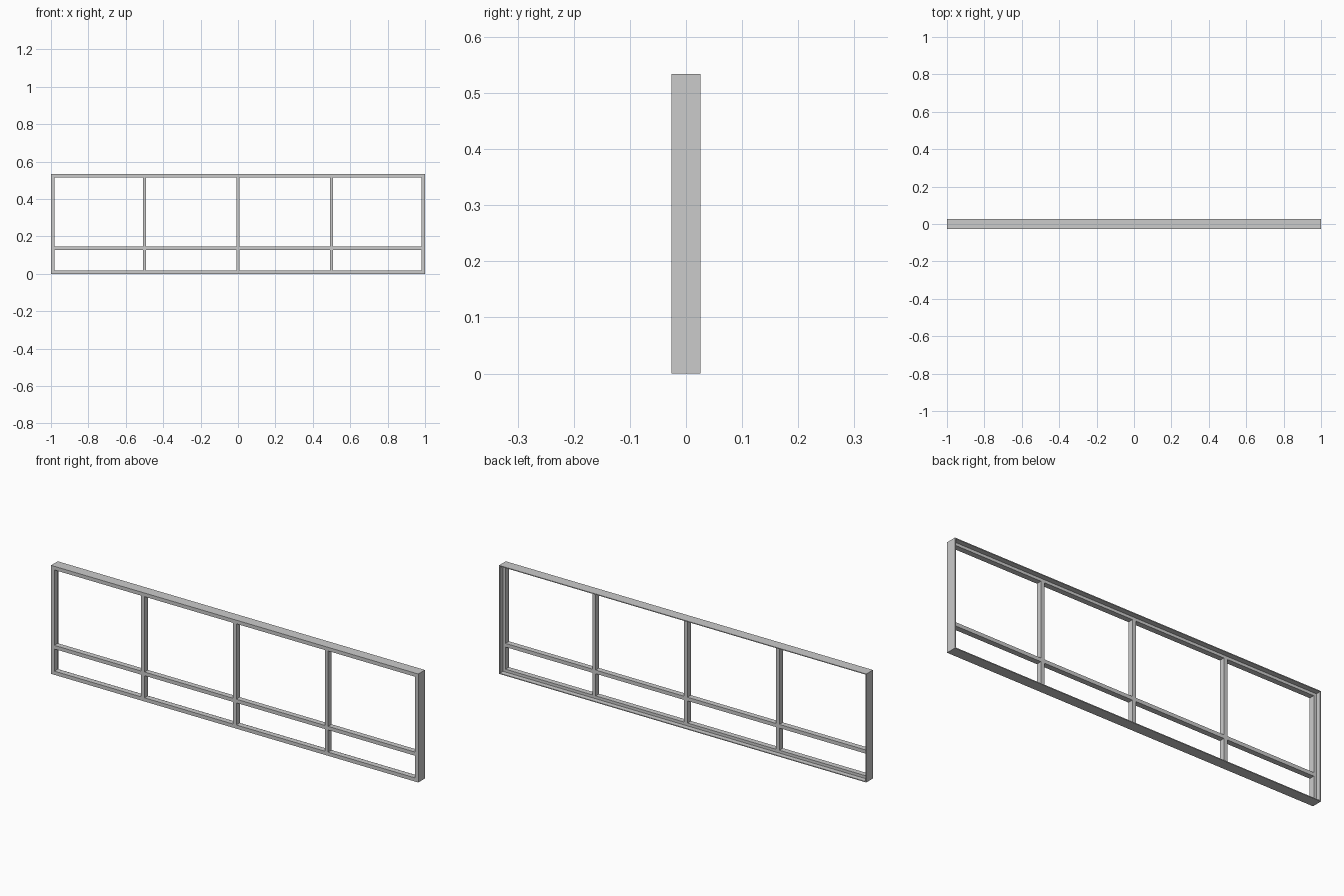
import bpy
import bmesh

if "Cube" in bpy.data.objects:
    bpy.data.objects.remove(bpy.data.objects["Cube"])

HALF_W, HEIGHT, HALF_D = 1.0, 0.534, 0.026
BAR = 0.018        # face width of every bar
LIP = 0.004        # thin rear flange around the rebate
FRONT, BACK = -HALF_D, 0.001   # depth range of the glazing bars
RAIL_Z = 0.136


def make_object(name, bm):
    bmesh.ops.recalc_face_normals(bm, faces=bm.faces)
    mesh = bpy.data.meshes.new(name)
    bm.to_mesh(mesh)
    bm.free()
    obj = bpy.data.objects.new(name, mesh)
    bpy.context.collection.objects.link(obj)
    return obj


def box(name, x0, x1, z0, z1):
    bm = bmesh.new()
    bmesh.ops.create_cube(bm, size=1)
    for v in bm.verts:
        v.co.x = x1 if v.co.x > 0 else x0
        v.co.y = BACK if v.co.y > 0 else FRONT
        v.co.z = z1 if v.co.z > 0 else z0
    return make_object(name, bm)


# Outer frame: rebated L profile (inset, depth) swept round with mitred corners
profile = [(0, -HALF_D), (BAR, -HALF_D), (BAR, BACK),
           (LIP, BACK), (LIP, HALF_D), (0, HALF_D)]
bm = bmesh.new()
rings = []
for sx, sz in [(-1, -1), (1, -1), (1, 1), (-1, 1)]:
    rings.append([bm.verts.new((sx * (HALF_W - i), y,
                                HEIGHT / 2 + sz * (HEIGHT / 2 - i)))
                  for i, y in profile])
n = len(profile)
for k in range(4):
    a, b = rings[k], rings[(k + 1) % 4]
    for j in range(n):
        bm.faces.new((a[j], b[j], b[(j + 1) % n], a[(j + 1) % n]))
make_object("outer_frame", bm)

# Upright glazing bars
h = BAR / 2
uprights = [-0.5, 0.0, 0.5]
for i, x in enumerate(uprights):
    box(f"upright_bar_{i + 1}", x - h, x + h, BAR, HEIGHT - BAR)

# Lower cross rail, fitted between the uprights
edges = [-HALF_W + h] + uprights + [HALF_W - h]
for i in range(len(edges) - 1):
    box(f"cross_rail_{i + 1}", edges[i] + h, edges[i + 1] - h,
        RAIL_Z - h, RAIL_Z + h)
